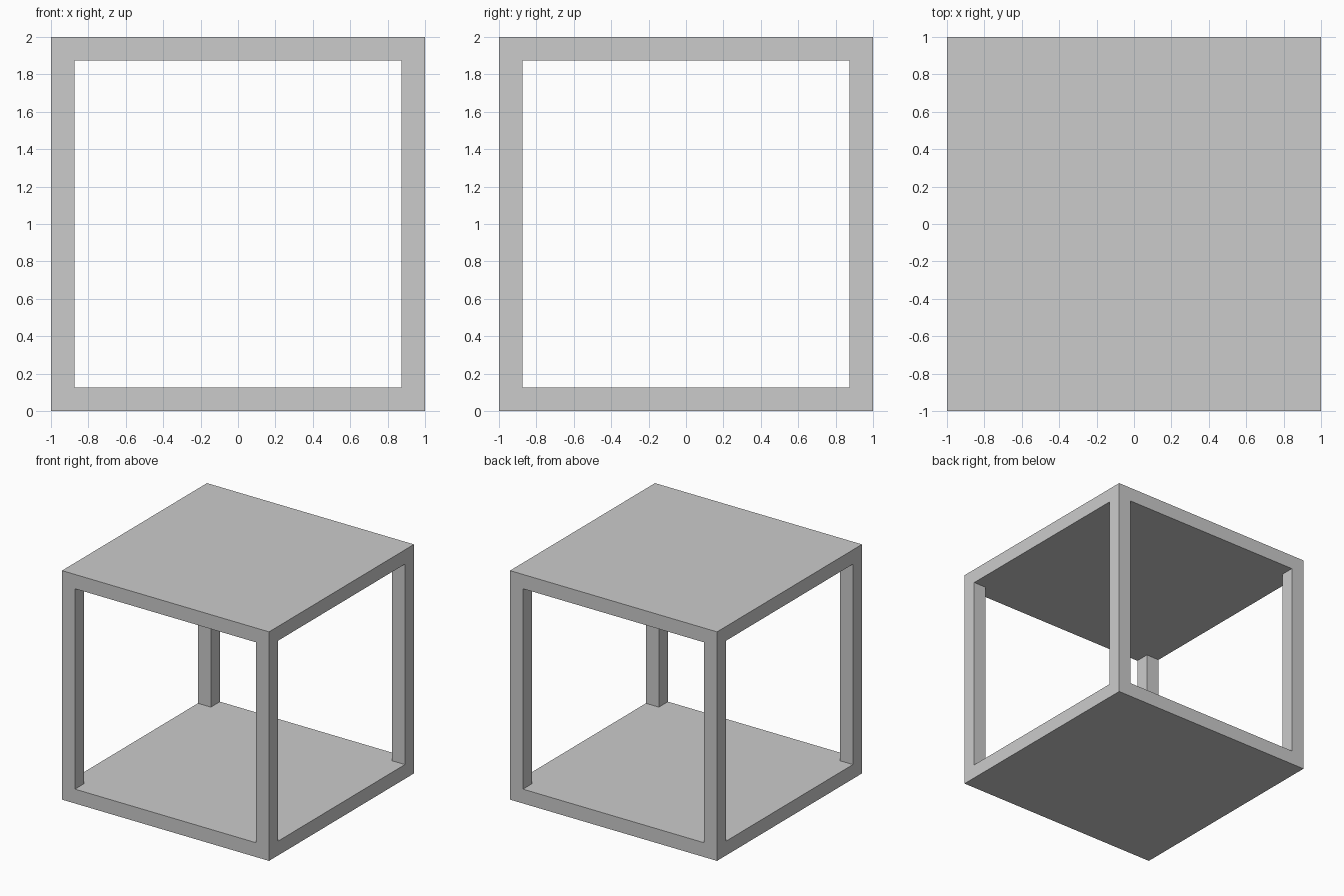
import bpy

if "Cube" in bpy.data.objects:
    bpy.data.objects.remove(bpy.data.objects["Cube"])

SIZE = 2.0      # outer cube edge
WALL = 0.125    # slab thickness and post width
HOLE = SIZE - 2 * WALL


def box(name, dims):
    """Add a box centred at the middle of the frame."""
    bpy.ops.mesh.primitive_cube_add(size=1, location=(0, 0, SIZE / 2))
    ob = bpy.context.object
    ob.name = name
    ob.scale = dims
    bpy.ops.object.transform_apply(location=False, rotation=False, scale=True)
    return ob


# Solid block that becomes the top slab, bottom slab and four corner posts
frame = box("open_cube_frame", (SIZE, SIZE, SIZE))

# Square openings cut straight through, front to back and side to side
openings = [
    box("front_back_opening", (HOLE, SIZE + 1, HOLE)),
    box("left_right_opening", (SIZE + 1, HOLE, HOLE)),
]
bpy.context.view_layer.objects.active = frame
for cutter in openings:
    cutter.hide_render = True
    mod = frame.modifiers.new(cutter.name, 'BOOLEAN')
    mod.operation = 'DIFFERENCE'
    mod.solver = 'EXACT'
    mod.object = cutter
    bpy.ops.object.modifier_apply(modifier=mod.name)

# The cutters are no longer needed
for cutter in openings:
    bpy.data.objects.remove(cutter, do_unlink=True)
